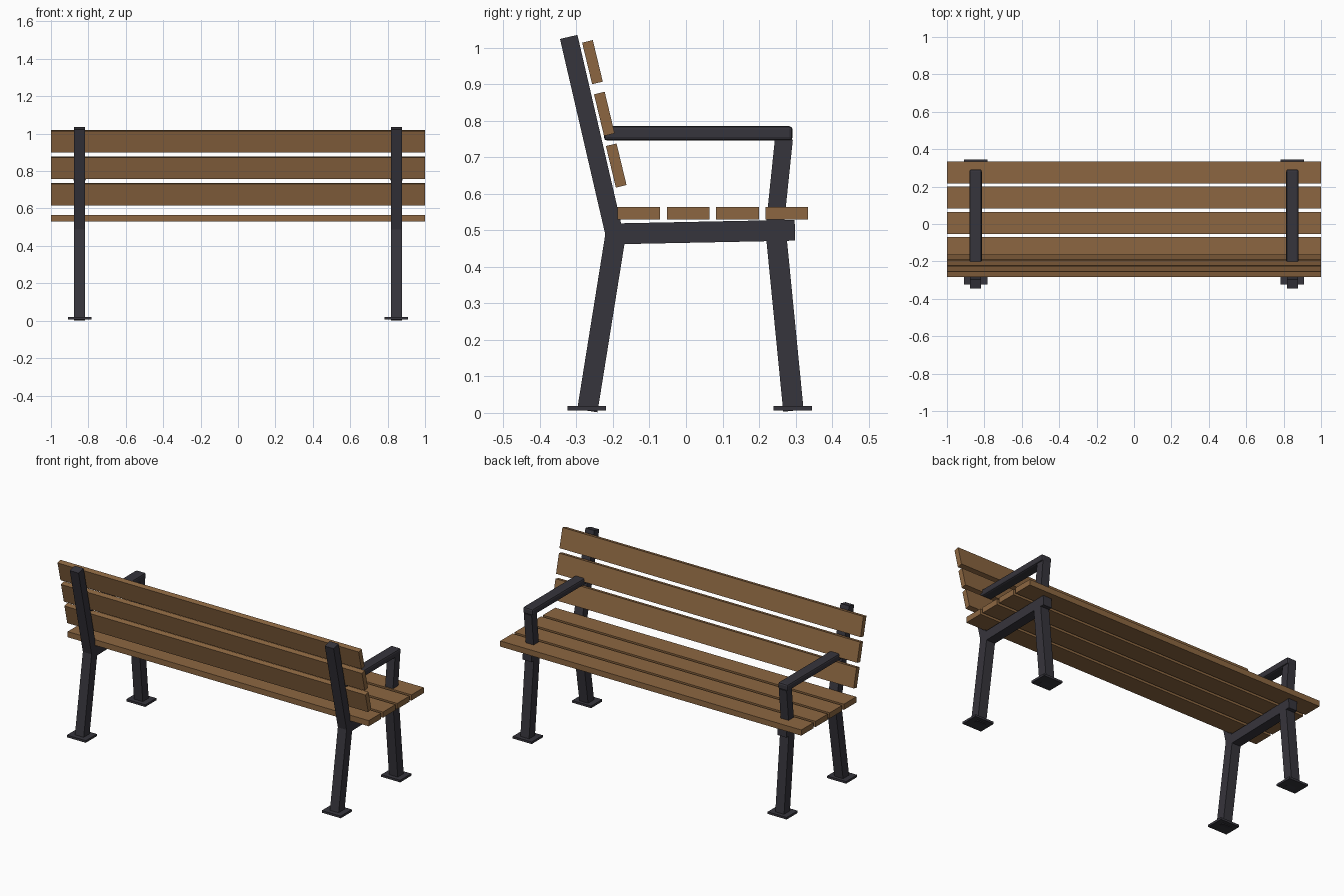
import bpy, bmesh
from mathutils import Vector, Matrix

if "Cube" in bpy.data.objects:
    bpy.data.objects.remove(bpy.data.objects["Cube"])


def material(name, rgb):
    m = bpy.data.materials.new(name)
    m.diffuse_color = (*rgb, 1)
    m.use_nodes = True
    m.node_tree.nodes["Principled BSDF"].inputs["Base Color"].default_value = m.diffuse_color
    return m


wood = material("brown wood", (0.262, 0.134, 0.053))
metal = material("dark metal", (0.037, 0.035, 0.045))
SIDE_X = 0.847


def beam(name, a, b, depth, width, mat, x=0.0, bevel=0.0):
    """Box running from a to b in the (y, z) plane; x > 0 is mirrored."""
    a, b = Vector((x, *a)), Vector((x, *b))
    d = (b - a).normalized()
    side = Vector((1, 0, 0))
    rot = Matrix((side, d.cross(side), d)).transposed().to_4x4()
    mat4 = (Matrix.Translation((a + b) / 2) @ rot
            @ Matrix.Diagonal((width, depth, (b - a).length, 1)))
    bm = bmesh.new()
    bmesh.ops.create_cube(bm, size=1, matrix=mat4)
    if bevel:
        bmesh.ops.bevel(bm, geom=bm.edges[:], offset=bevel, segments=2,
                        profile=0.5, affect='EDGES')
    bmesh.ops.recalc_face_normals(bm, faces=bm.faces[:])
    mesh = bpy.data.meshes.new(name)
    bm.to_mesh(mesh)
    bm.free()
    mesh.materials.append(mat)
    ob = bpy.data.objects.new(name, mesh)
    bpy.context.collection.objects.link(ob)
    if x:
        mod = ob.modifiers.new("mirror", 'MIRROR')
        mod.use_mirror_merge = False
    return ob


# Metal side frames (mirrored left and right)
beam("rear_leg", (-0.270, 0.006), (-0.192, 0.492), 0.056, 0.058, metal, SIDE_X)
beam("back_post", (-0.195, 0.485), (-0.321, 1.029), 0.049, 0.058, metal, SIDE_X)
beam("seat_rail", (-0.195, 0.490), (0.298, 0.500), 0.057, 0.058, metal, SIDE_X)
beam("front_leg", (0.294, 0.006), (0.244, 0.515), 0.056, 0.058, metal, SIDE_X)
beam("arm_support", (0.242, 0.500), (0.268, 0.750), 0.049, 0.052, metal, SIDE_X)
beam("armrest", (-0.225, 0.765), (0.292, 0.765), 0.040, 0.066, metal, SIDE_X, 0.010)

# Foot plates
for name, y in (("rear_foot", -0.272), ("front_foot", 0.292)):
    beam(name, (y - 0.0525, 0.0125), (y + 0.0525, 0.0125), 0.013, 0.126, metal, SIDE_X)

# Seat slats
for i in range(4):
    y = -0.129 + 0.135 * i
    beam(f"seat_slat_{i + 1}", (y - 0.0585, 0.547), (y + 0.0585, 0.547), 0.034, 2.0, wood)

# Back slats, leaning with the posts
lean = Vector((-0.0275, 0.114)).normalized() * 0.0585
for i in range(3):
    c = Vector((-0.191 - 0.0325 * i, 0.677 + 0.1415 * i))
    beam(f"back_slat_{i + 1}", c - lean, c + lean, 0.030, 2.0, wood)
